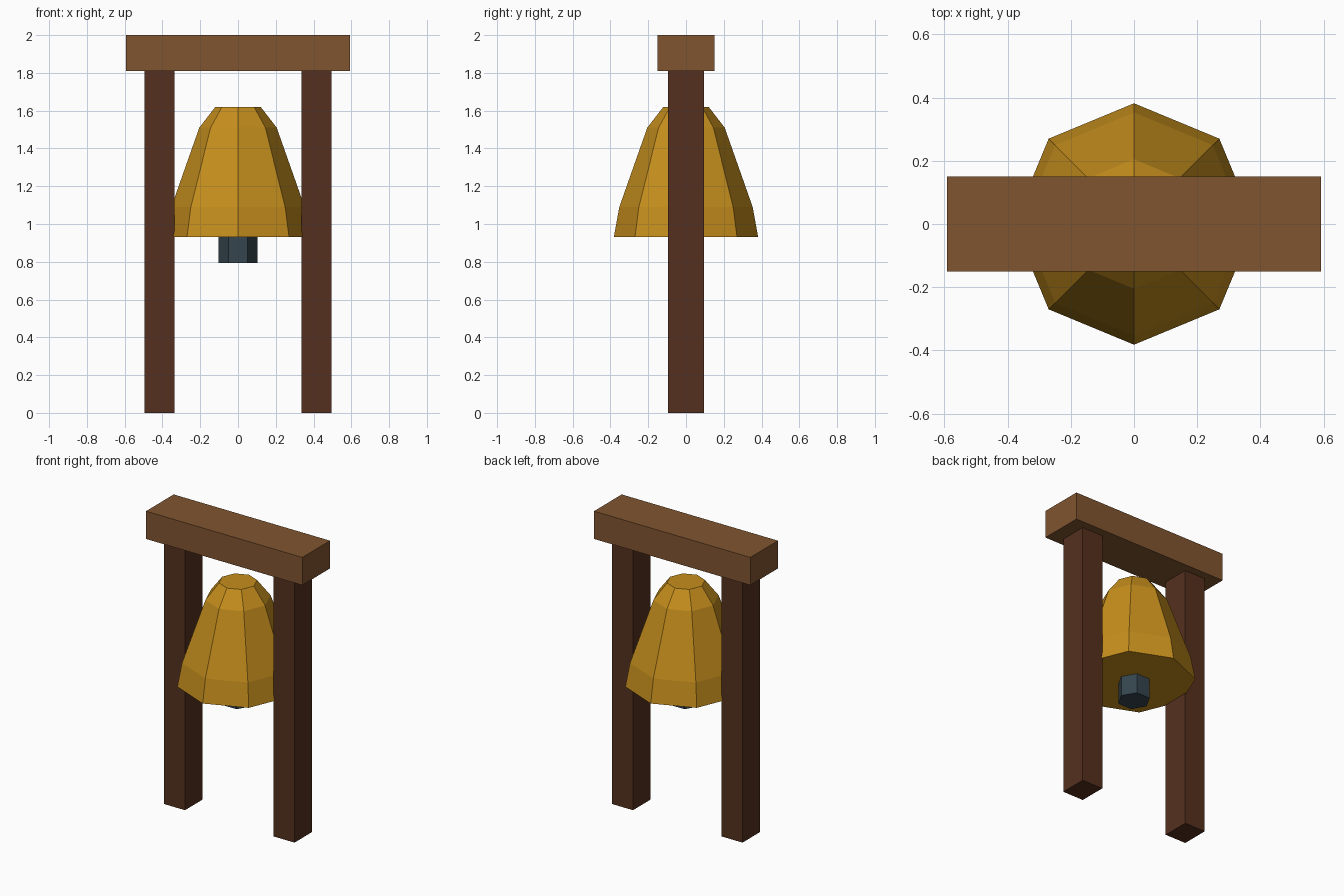
import bpy, bmesh
from math import cos, sin, tau

if "Cube" in bpy.data.objects:
    bpy.data.objects.remove(bpy.data.objects["Cube"])


def material(name, rgb):
    m = bpy.data.materials.new(name)
    m.diffuse_color = (*rgb, 1)
    m.use_nodes = True
    m.node_tree.nodes["Principled BSDF"].inputs["Base Color"].default_value = m.diffuse_color
    return m


def add_object(name, bm, mat):
    bmesh.ops.recalc_face_normals(bm, faces=bm.faces[:])
    mesh = bpy.data.meshes.new(name)
    bm.to_mesh(mesh)
    bm.free()
    mesh.materials.append(mat)
    ob = bpy.data.objects.new(name, mesh)
    bpy.context.collection.objects.link(ob)


def box(name, lo, hi, mat):
    bm = bmesh.new()
    bmesh.ops.create_cube(bm, size=1)
    for v in bm.verts:
        v.co = [(a + b) / 2 + c * (b - a) for a, b, c in zip(lo, hi, v.co)]
    add_object(name, bm, mat)


def lathe(name, profile, sides, mat):
    """Closed faceted solid from (radius, height) rings, first vertex on +x."""
    bm = bmesh.new()
    rings = [[bm.verts.new((r * cos(tau * i / sides), r * sin(tau * i / sides), z))
              for i in range(sides)] for r, z in profile]
    for a, b in zip(rings, rings[1:]):
        for i in range(sides):
            j = (i + 1) % sides
            bm.faces.new((a[i], a[j], b[j], b[i]))
    bm.faces.new(rings[0])
    bm.faces.new(rings[-1])
    add_object(name, bm, mat)


beam_wood = material("beam_wood", (0.22, 0.09, 0.03))
post_wood = material("post_wood", (0.09, 0.03, 0.013))
gold = material("gold", (0.56, 0.27, 0.012))
iron = material("iron", (0.035, 0.06, 0.075))

# Frame
box("crossbeam", (-0.592, -0.15, 1.81), (0.592, 0.15, 2.0), beam_wood)
for side, x in (("left", -0.415), ("right", 0.415)):
    box(side + "_post", (x - 0.079, -0.094, 0), (x + 0.079, 0.094, 1.81), post_wood)

# Eight-sided bell with a flat underside
lathe("bell", [(0.382, 0.93), (0.353, 1.09), (0.205, 1.51), (0.12, 1.62)], 8, gold)

# Six-sided clapper
lathe("clapper", [(0.103, 0.793), (0.103, 0.95)], 6, iron)
